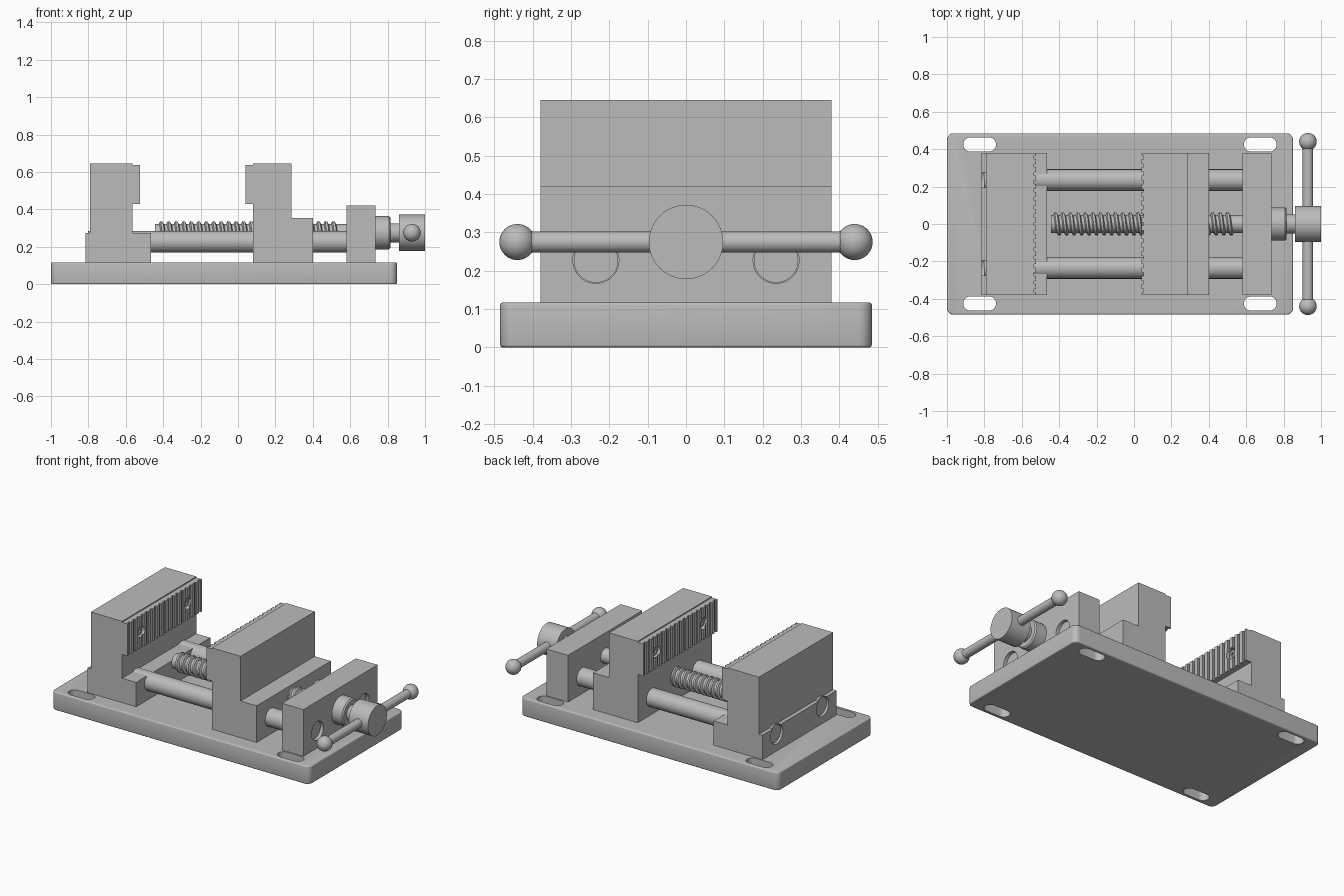
import bpy, bmesh, math
from mathutils import Matrix, Vector

if "Cube" in bpy.data.objects:
    bpy.data.objects.remove(bpy.data.objects["Cube"], do_unlink=True)

steel = bpy.data.materials.new("steel_grey")
steel.use_nodes = True
GREY = (0.5, 0.5, 0.5, 1)
steel.diffuse_color = GREY
steel.node_tree.nodes["Principled BSDF"].inputs["Base Color"].default_value = GREY

WIDTH = 0.38                  # half width of the jaws
ROD_Y, ROD_Z, ROD_R = 0.235, 0.227, 0.058
AXIS_Z = 0.275                # height of the lead screw
PLATE_LOW, PLATE_HIGH = 0.43, 0.638


def finish(bm, name, smooth=False):
    bmesh.ops.recalc_face_normals(bm, faces=bm.faces)
    mesh = bpy.data.meshes.new(name)
    bm.to_mesh(mesh)
    bm.free()
    obj = bpy.data.objects.new(name, mesh)
    bpy.context.collection.objects.link(obj)
    mesh.materials.append(steel)
    if smooth:
        smooth_shade(obj)
    return obj


def activate(obj):
    bpy.ops.object.select_all(action='DESELECT')
    obj.select_set(True)
    bpy.context.view_layer.objects.active = obj


def smooth_shade(obj):
    activate(obj)
    bpy.ops.object.shade_smooth_by_angle(angle=math.radians(35))


def prism(name, points, direction):
    """Extrude a closed outline along a direction."""
    bm = bmesh.new()
    face = bm.faces.new([bm.verts.new(p) for p in points])
    ext = bmesh.ops.extrude_face_region(bm, geom=[face])
    verts = [g for g in ext["geom"] if isinstance(g, bmesh.types.BMVert)]
    bmesh.ops.translate(bm, verts=verts, vec=direction)
    return finish(bm, name)


def side_profile(name, outline):
    """Extrude an x-z outline over the full jaw width."""
    return prism(name, [(x, -WIDTH, z) for x, z in outline], (0, 2 * WIDTH, 0))


def cylinder(name, axis, start, end, a, b, r, r2=None, segs=40):
    """Cylinder along x (a=y, b=z) or along y (a=x, b=z)."""
    bm = bmesh.new()
    bmesh.ops.create_cone(bm, cap_ends=True, segments=segs, radius1=r,
                          radius2=r if r2 is None else r2, depth=end - start)
    mid = (start + end) / 2
    if axis == 'X':
        m = Matrix.Translation((mid, a, b)) @ Matrix.Rotation(math.pi / 2, 4, 'Y')
    else:
        m = Matrix.Translation((a, mid, b)) @ Matrix.Rotation(-math.pi / 2, 4, 'X')
    bmesh.ops.transform(bm, matrix=m, verts=bm.verts)
    return finish(bm, name, True)


def cut(obj, cutters):
    """Subtract the cutters and remove them."""
    activate(obj)
    for c in cutters:
        c.hide_render = True
        mod = obj.modifiers.new("cut", 'BOOLEAN')
        mod.operation, mod.solver, mod.object = 'DIFFERENCE', 'EXACT', c
        bpy.ops.object.modifier_apply(modifier=mod.name)
        bpy.data.objects.remove(c, do_unlink=True)
    smooth_shade(obj)


def rounded(cx, cy, hx, hy, r, z, steps=8):
    """Outline of a rounded rectangle at height z."""
    pts = []
    for k, (sx, sy) in enumerate([(1, 1), (-1, 1), (-1, -1), (1, -1)]):
        for i in range(steps + 1):
            t = (k + i / steps) * math.pi / 2
            pts.append((cx + sx * (hx - r) + r * math.cos(t),
                        cy + sy * (hy - r) + r * math.sin(t), z))
    return pts


# Base plate with rounded corners, soft top edge and four mounting slots
base = prism("base_plate", rounded(-0.075, 0, 0.925, 0.485, 0.035, 0), (0, 0, 0.117))
bevel = base.modifiers.new("edge", 'BEVEL')
bevel.width, bevel.segments, bevel.angle_limit = 0.007, 3, math.radians(60)
activate(base)
bpy.ops.object.modifier_apply(modifier="edge")
cut(base, [prism("slot_cutter", [p for i, p in enumerate(
    rounded(x, y, 0.0875, 0.038, 0.0375, -0.1))], (0, 0, 0.4))
    for x in (-0.825, 0.675) for y in (-0.425, 0.425)])

# Fixed jaw with rear rod recesses
fixed = side_profile("fixed_jaw", [
    (-0.815, 0.115), (-0.465, 0.115), (-0.465, 0.275), (-0.565, 0.275),
    (-0.565, 0.645), (-0.79, 0.645), (-0.79, 0.275), (-0.815, 0.275)])
cut(fixed, [cylinder("recess_cutter", 'X', -0.9, -0.79, s * ROD_Y, ROD_Z, 0.063)
            for s in (-1, 1)])

# Sliding jaw with a lower rear step
side_profile("sliding_jaw", [
    (0.08, 0.115), (0.4, 0.115), (0.4, 0.355), (0.285, 0.355),
    (0.285, 0.645), (0.08, 0.645)])

# End block with rod recesses
block = side_profile("end_block", [
    (0.58, 0.115), (0.735, 0.115), (0.735, 0.42), (0.58, 0.42)])
cut(block, [cylinder("recess_cutter", 'X', 0.71, 0.8, s * ROD_Y, ROD_Z, 0.06)
            for s in (-1, 1)])


def jaw_plate(name, back, out):
    """Grip plate with vertical grooves and two countersunk screws."""
    face, groove = back + out * 0.04, back + out * 0.03
    count, half = 17, 0.009
    pts = [(back, -WIDTH, PLATE_LOW), (face, -WIDTH, PLATE_LOW)]
    for i in range(count):
        y = -WIDTH + (i + 0.5) * 2 * WIDTH / count
        pts += [(x, y + d, PLATE_LOW) for x, d in
                ((face, -half), (groove, -half), (groove, half), (face, half))]
    pts += [(face, WIDTH, PLATE_LOW), (back, WIDTH, PLATE_LOW)]
    plate = prism(name, pts, (0, 0, PLATE_HIGH - PLATE_LOW))
    mid = (PLATE_LOW + PLATE_HIGH) / 2
    lo, hi = sorted((back + out * 0.012, back + out * 0.08))
    cut(plate, [cylinder("bore_cutter", 'X', lo, hi, s * 0.24, mid, 0.036)
                for s in (-1, 1)])
    lo, hi = sorted((back + out * 0.005, back + out * 0.026))
    for s, side in ((-1, "right"), (1, "left")):
        head = cylinder(f"{name}_screw_{side}", 'X', lo, hi, s * 0.24, mid, 0.026)
        lo2, hi2 = sorted((back + out * 0.016, back + out * 0.05))
        cut(head, [cylinder("socket_cutter", 'X', lo2, hi2, s * 0.24, mid, 0.013, segs=6)])


jaw_plate("fixed_jaw_plate", -0.565, 1)
jaw_plate("sliding_jaw_plate", 0.08, -1)

# Guide rods
for s, side in ((-1, "right"), (1, "left")):
    cylinder(f"guide_rod_{side}", 'X', -0.803, 0.715, s * ROD_Y, ROD_Z, ROD_R)

# Lead screw core, collar, neck and head
cylinder("screw_core", 'X', -0.445, 0.6, 0, AXIS_Z, 0.047)
cylinder("screw_collar", 'X', 0.73, 0.807, 0, AXIS_Z, 0.089)
cylinder("collar_chamfer", 'X', 0.807, 0.815, 0, AXIS_Z, 0.089, 0.081)
cylinder("screw_neck", 'X', 0.8, 0.87, 0, AXIS_Z, 0.051)
cylinder("screw_head", 'X', 0.862, 1.0, 0, AXIS_Z, 0.097, segs=64)

# Helical thread: trapezoid section swept around the core
bm = bmesh.new()
PITCH, START, END, STEPS = 0.04, -0.42, 0.53, 28
section = [(-0.014, 0.044), (-0.006, 0.061), (0.006, 0.061), (0.014, 0.044)]
rings = []
for i in range(int((END - START) / PITCH * STEPS)):
    t = i / STEPS
    a = 2 * math.pi * t
    rings.append([bm.verts.new((START + PITCH * t + dx, r * math.cos(a),
                                AXIS_Z + r * math.sin(a))) for dx, r in section])
for p, q in zip(rings, rings[1:]):
    for k in range(4):
        n = (k + 1) % 4
        bm.faces.new((p[k], p[n], q[n], q[k]))
bm.faces.new(rings[0])
bm.faces.new(rings[-1])
finish(bm, "screw_thread", True)

# Handle bar with ball ends
cylinder("handle_bar", 'Y', -0.44, 0.44, 0.93, AXIS_Z, 0.028)
for s, side in ((-1, "right"), (1, "left")):
    bm = bmesh.new()
    bmesh.ops.create_uvsphere(bm, u_segments=32, v_segments=20, radius=0.047)
    bmesh.ops.translate(bm, verts=bm.verts, vec=(0.93, s * 0.44, AXIS_Z))
    finish(bm, f"handle_ball_{side}", True)
